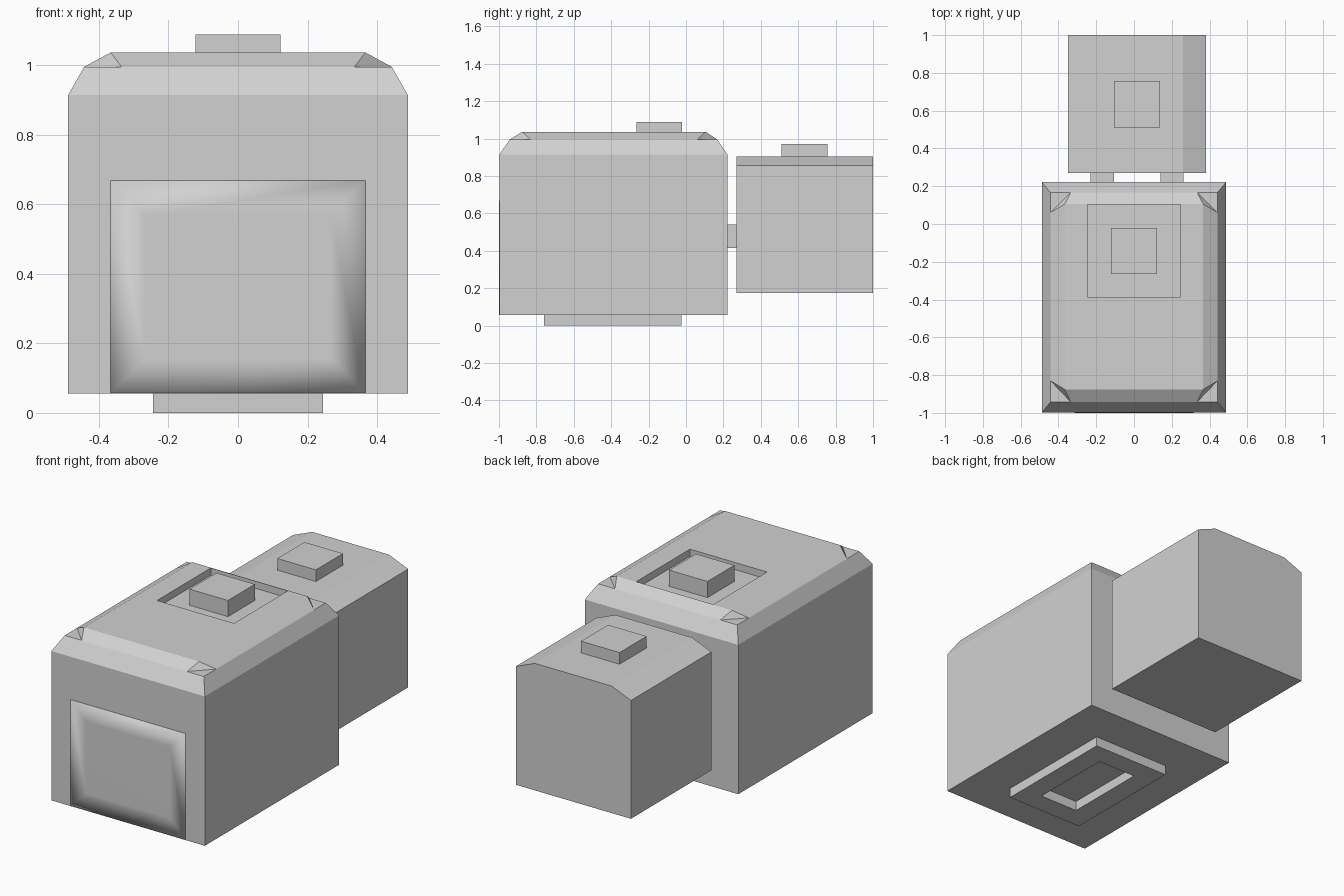
import bpy
import bmesh

if "Cube" in bpy.data.objects:
    bpy.data.objects.remove(bpy.data.objects["Cube"])

grey = bpy.data.materials.new("plain_grey")
grey.diffuse_color = (0.64, 0.64, 0.64, 1)
grey.use_nodes = True
grey.node_tree.nodes["Principled BSDF"].inputs["Base Color"].default_value = grey.diffuse_color


def rect(x0, x1, y0, y1, z):
    """Rectangle ring at height z."""
    return [(x0, y0, z), (x1, y0, z), (x1, y1, z), (x0, y1, z)]


def loft(name, rings, caps=True, smooth=False):
    """Join rings of equal length with quads, optionally closing both ends."""
    bm = bmesh.new()
    vs = [[bm.verts.new(p) for p in r] for r in rings]
    n = len(rings[0])
    for a, b in zip(vs, vs[1:]):
        for i in range(n):
            j = (i + 1) % n
            bm.faces.new((a[i], a[j], b[j], b[i]))
    if caps:
        bm.faces.new(vs[0][::-1])
        bm.faces.new(vs[-1])
    bmesh.ops.remove_doubles(bm, verts=bm.verts[:], dist=1e-5)
    bmesh.ops.recalc_face_normals(bm, faces=bm.faces[:])
    for f in bm.faces:
        f.smooth = smooth
    me = bpy.data.meshes.new(name)
    bm.to_mesh(me)
    bm.free()
    me.materials.append(grey)
    ob = bpy.data.objects.new(name, me)
    bpy.context.collection.objects.link(ob)
    return ob


def box(name, x0, x1, y0, y1, z0, z1):
    return loft(name, [rect(x0, x1, y0, y1, z0), rect(x0, x1, y0, y1, z1)])


def doubled(ring):
    return [p for p in ring for _ in range(2)]


# Main body with lower chamfer
loft("main_body", [rect(-.488, .488, -.998, .222, .056),
                   rect(-.488, .488, -.998, .222, .914),
                   rect(-.442, .442, -.942, .166, .995)])

# Raised roof with cut corners and a square hatch well
corners = [(-.442, -.83), (-.335, -.942), (.335, -.942), (.442, -.83),
           (.442, .06), (.335, .166), (-.335, .166), (-.442, .06)]
loft("roof", [[(x, y, .995) for x, y in corners],
              doubled(rect(-.366, .366, -.876, .106, 1.036)),
              doubled(rect(-.245, .245, -.386, .103, 1.036)),
              doubled(rect(-.245, .245, -.386, .103, .995))], caps=False)

# Stud standing in the hatch well
box("roof_stud", -.122, .122, -.265, -.021, .99, 1.088)

# Hollow rectangular foot frame
outer, inner = (-.244, .244, -.758, -.025), (-.122, .122, -.636, -.147)
loft("foot_frame", [rect(*outer, .056), rect(*outer, 0),
                    rect(*inner, 0), rect(*inner, .056)], caps=False)


# Softly shaded front panel
def panel_ring(inset, y):
    x, z0, z1 = .366 - inset, .057 + inset, .668 - inset
    return [(-x, y, z0), (x, y, z0), (x, y, z1), (-x, y, z1)]


loft("front_panel", [panel_ring(0, -.97), panel_ring(0, -.9985),
                     panel_ring(.1, -1.0)], smooth=True)

# Rear block with chamfered long top edges
profile = [(-.35, .175), (.382, .175), (.382, .855), (.26, .905),
           (-.228, .905), (-.35, .855)]
loft("rear_block", [[(x, y, z) for x, z in profile] for y in (.27, 1.0)])
box("rear_stud", -.107, .138, .51, .756, .9, .972)

# Two couplings between the body and the rear block
for side, x in (("left", -.229), ("right", .139)):
    box(side + "_coupling", x, x + .122, .215, .275, .416, .54)
